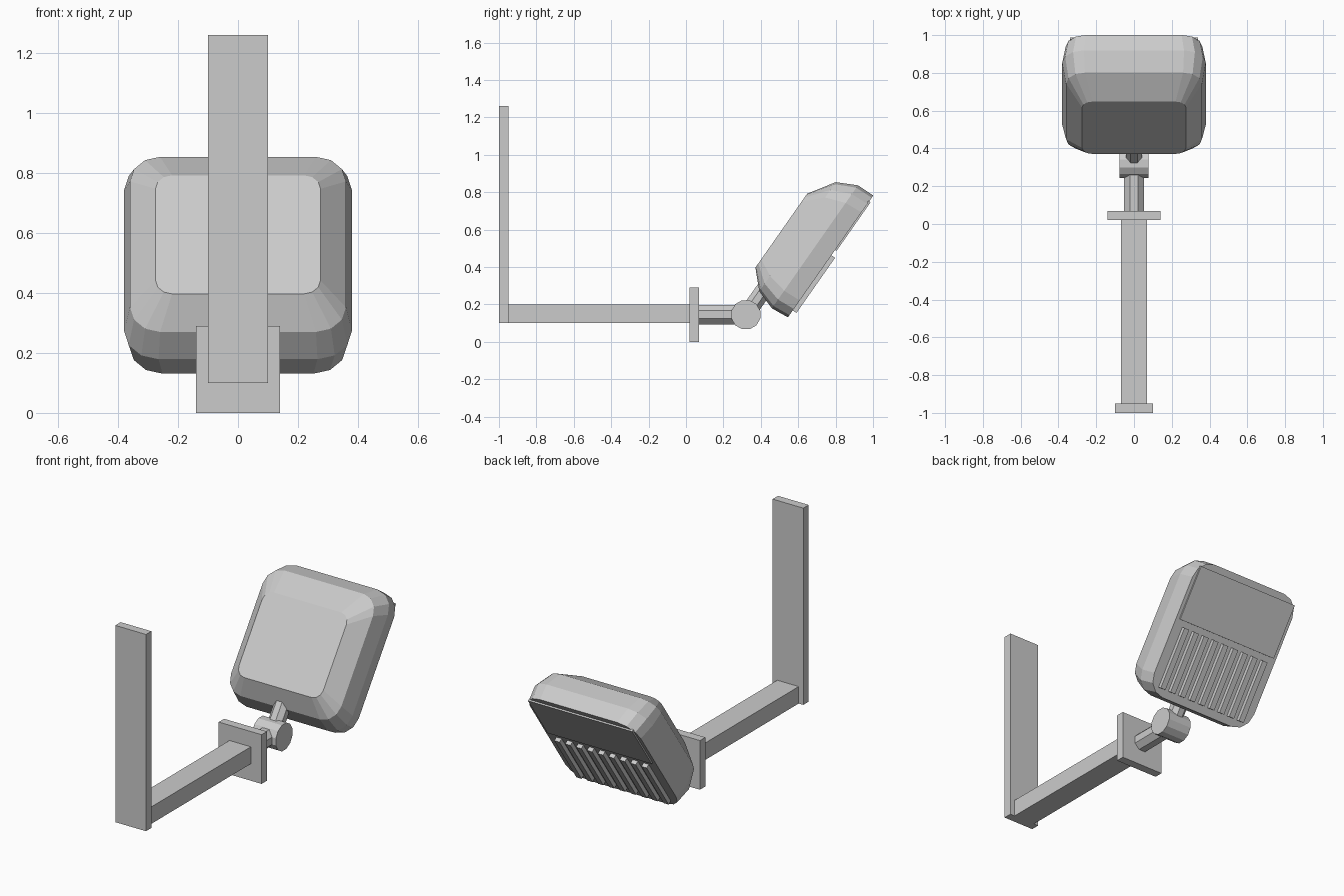
import bpy, bmesh
from math import radians, pi, cos, sin
from mathutils import Matrix, Vector

if "Cube" in bpy.data.objects:
    bpy.data.objects.remove(bpy.data.objects["Cube"])

grey = bpy.data.materials.new("plain grey")
grey.diffuse_color = (0.6, 0.6, 0.6, 1)
grey.use_nodes = True
grey.node_tree.nodes["Principled BSDF"].inputs["Base Color"].default_value = grey.diffuse_color

# Tilted frame of the lamp head: x across, y up along the head, z out of its front face
HEAD = Matrix.Translation((0, 0.545, 0.131)) @ Matrix.Rotation(radians(55), 4, 'X')


def finish(name, bm, matrix=Matrix()):
    bmesh.ops.recalc_face_normals(bm, faces=bm.faces)
    mesh = bpy.data.meshes.new(name)
    bm.to_mesh(mesh)
    bm.free()
    mesh.materials.append(grey)
    obj = bpy.data.objects.new(name, mesh)
    obj.matrix_world = matrix
    bpy.context.collection.objects.link(obj)
    return obj


def box(name, lo, hi, matrix=Matrix()):
    lo, hi = Vector(lo), Vector(hi)
    bm = bmesh.new()
    bmesh.ops.create_cube(bm, size=1, matrix=Matrix.Translation((lo + hi) / 2)
                          @ Matrix.Diagonal((*(hi - lo), 1)))
    return finish(name, bm, matrix)


def rod(name, start, end, radius, sides, matrix=Matrix()):
    start, end = Vector(start), Vector(end)
    axis = end - start
    turn = axis.to_track_quat('Z', 'Y').to_matrix().to_4x4()
    bm = bmesh.new()
    bmesh.ops.create_cone(bm, cap_ends=True, segments=sides, radius1=radius, radius2=radius,
                          depth=axis.length,
                          matrix=Matrix.Translation((start + end) / 2) @ turn
                          @ Matrix.Rotation(pi / sides, 4, 'Z'))
    return finish(name, bm, matrix)


def rounded_ring(bm, z, y0, y1, half, r, steps=3):
    corners = [(half - r, y1 - r), (r - half, y1 - r), (r - half, y0 + r), (half - r, y0 + r)]
    ring = []
    for i, (cx, cy) in enumerate(corners):
        for k in range(steps + 1):
            t = (i + k / steps) * pi / 2
            ring.append(bm.verts.new((cx + r * cos(t), cy + r * sin(t), z)))
    return ring


# Mounting bracket
box("wall_strip", (-0.10, -1.0, 0.10), (0.10, -0.95, 1.26))
box("bracket_arm", (-0.07, -0.95, 0.10), (0.07, 0.02, 0.20))
box("end_plate", (-0.14, 0.02, 0.0), (0.14, 0.07, 0.29))

# Swivel joint
rod("joint_stub", (0, 0.07, 0.145), (0, 0.30, 0.145), 0.056, 8)
rod("joint_barrel", (-0.077, 0.32, 0.145), (0.077, 0.32, 0.145), 0.08, 12)
rod("head_neck", (0, -0.118, 0.19), (0, 0.08, 0.19), 0.047, 8, HEAD)

# Lamp head shell, lofted through rounded rings from back to front
bm = bmesh.new()
rings = [rounded_ring(bm, *p) for p in (
    (0.0, 0.0, 0.795, 0.362, 0.11),
    (0.098, -0.01, 0.793, 0.38, 0.115),
    (0.205, 0.026, 0.739, 0.36, 0.10),
    (0.295, 0.118, 0.601, 0.275, 0.055))]
for low, high in zip(rings, rings[1:]):
    for i in range(len(low)):
        j = (i + 1) % len(low)
        bm.faces.new((low[i], low[j], high[j], high[i]))
bm.faces.new(rings[0])
bm.faces.new(rings[-1])
finish("lamp_head", bm, HEAD)

# Back of the head: thin lens panel and cooling ribs
box("lens_panel", (-0.34, 0.44, -0.009), (0.34, 0.758, 0.005), HEAD)
for i in range(9):
    x = (i - 4) * 0.071
    box(f"cooling_rib_{i + 1}", (x - 0.017, 0.045, -0.024), (x + 0.017, 0.405, 0.005), HEAD)
